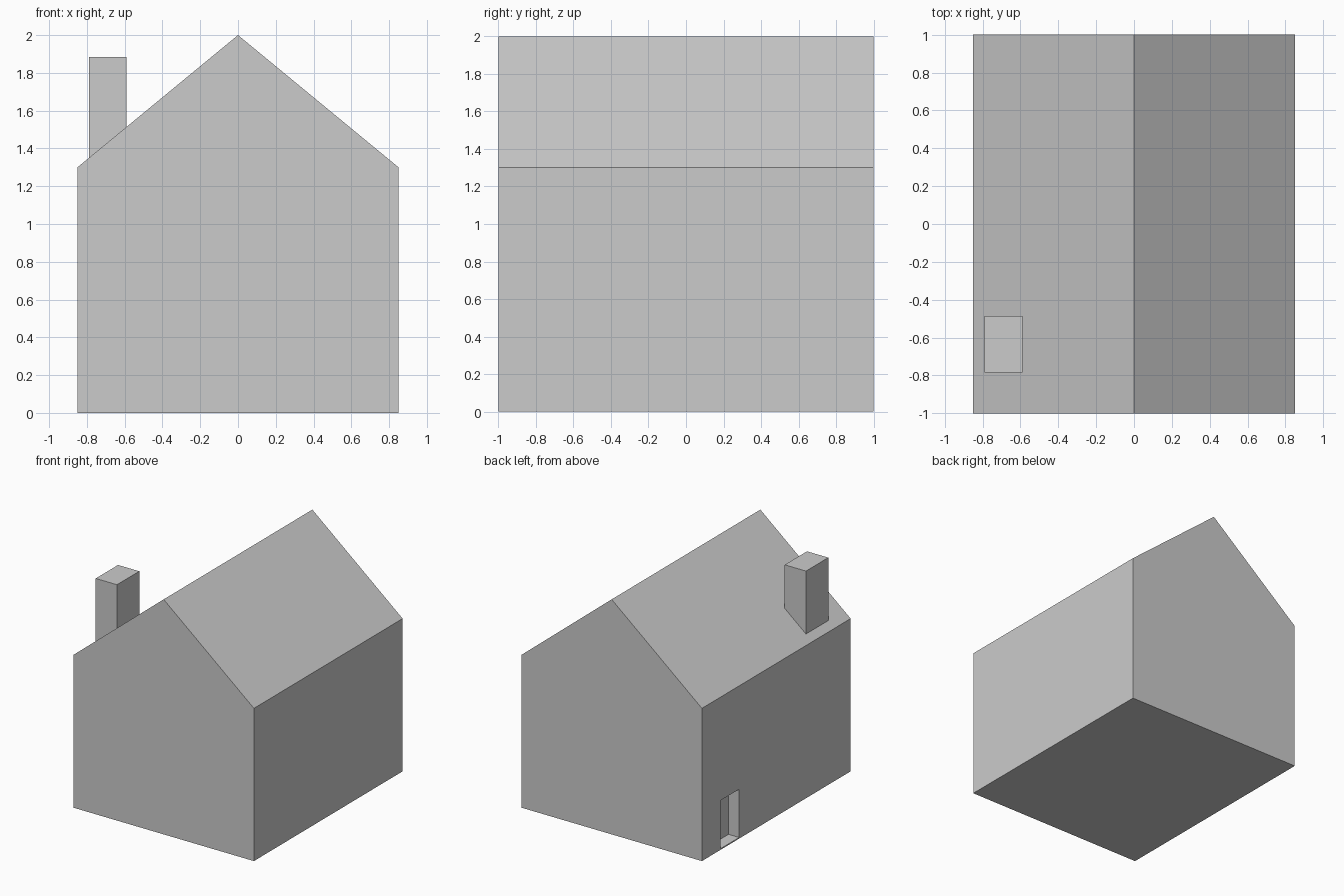
import bpy, bmesh

if "Cube" in bpy.data.objects:
    bpy.data.objects.remove(bpy.data.objects["Cube"])


def prism(name, profile, y0, y1):
    """Extrude a front (x, z) profile along y."""
    bm = bmesh.new()
    face = bm.faces.new([bm.verts.new((x, y0, z)) for x, z in profile])
    ext = bmesh.ops.extrude_face_region(bm, geom=[face], use_keep_orig=True)
    verts = [v for v in ext["geom"] if isinstance(v, bmesh.types.BMVert)]
    bmesh.ops.translate(bm, verts=verts, vec=(0, y1 - y0, 0))
    bmesh.ops.recalc_face_normals(bm, faces=bm.faces)
    mesh = bpy.data.meshes.new(name)
    bm.to_mesh(mesh)
    bm.free()
    obj = bpy.data.objects.new(name, mesh)
    bpy.context.collection.objects.link(obj)
    return obj


HALF, EAVE, RIDGE = 0.85, 1.3, 2.0


def roof_z(x):
    return RIDGE - abs(x) * (RIDGE - EAVE) / HALF


# House body with gable roof
house = prism("house", [(-HALF, 0), (HALF, 0), (HALF, EAVE), (0, RIDGE), (-HALF, EAVE)], -1, 1)

# Chimney, its base following the roof slope
cx0, cx1 = -0.79, -0.59
prism("chimney", [(cx0, roof_z(cx0)), (cx1, roof_z(cx1)), (cx1, 1.885), (cx0, 1.885)], -0.785, -0.485)

# Door recess in the left wall, with a thin floor
cutter = prism("door_cutter", [(-1, 0.01), (-0.75, 0.01), (-0.75, 0.42), (-1, 0.42)], 0.5, 0.75)
cutter.hide_render = True
cutter.display_type = 'WIRE'
cut = house.modifiers.new("door_recess", 'BOOLEAN')
cut.operation = 'DIFFERENCE'
cut.solver = 'EXACT'
cut.object = cutter
